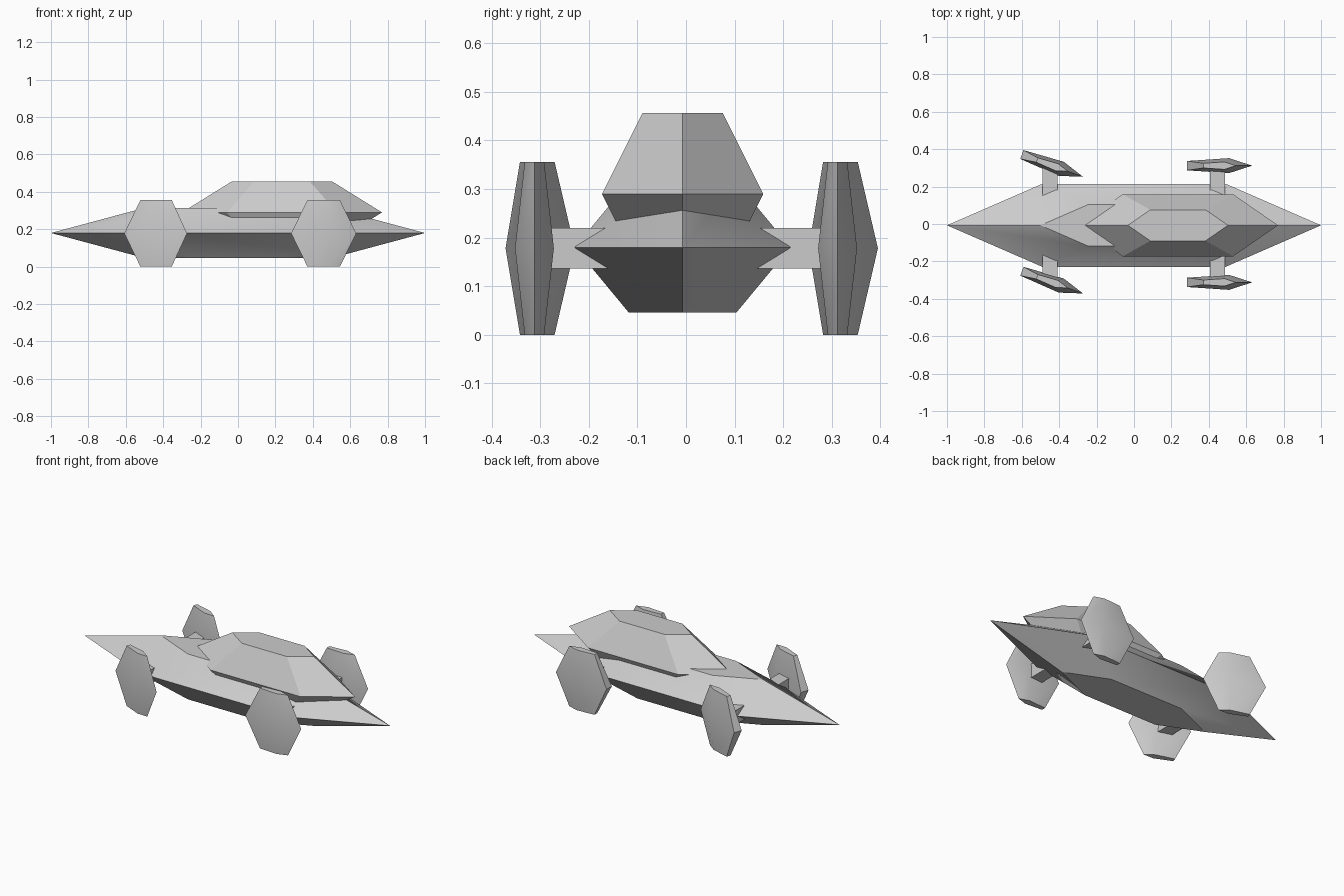
import bpy
import bmesh
import math

old = bpy.data.objects.get("Cube")
if old:
    bpy.data.objects.remove(old, do_unlink=True)

# Single grey paint
grey = bpy.data.materials.new("plain_grey")
grey.use_nodes = True
colour = (0.6, 0.6, 0.6, 1)
grey.diffuse_color = colour
grey.node_tree.nodes["Principled BSDF"].inputs["Base Color"].default_value = colour


def finish(name, bm, location, yaw=0.0):
    bmesh.ops.recalc_face_normals(bm, faces=bm.faces[:])
    mesh = bpy.data.meshes.new(name)
    bm.to_mesh(mesh)
    bm.free()
    mesh.materials.append(grey)
    obj = bpy.data.objects.new(name, mesh)
    bpy.context.collection.objects.link(obj)
    obj.location = location
    obj.rotation_euler.z = yaw
    bpy.ops.object.select_all(action='DESELECT')
    obj.select_set(True)
    bpy.context.view_layer.objects.active = obj
    bpy.ops.object.shade_smooth_by_angle(angle=math.radians(30))
    return obj


def double_frustum(name, plan, half_height, location, yaw=0.0):
    """Widest at mid height, narrowing to half size at top and bottom."""
    bm = bmesh.new()
    rings = [[bm.verts.new((x * s, y * s, half_height * h)) for x, y in plan]
             for s, h in ((0.5, -1), (1, 0), (0.5, 1))]
    n = len(plan)
    for low, high in zip(rings, rings[1:]):
        for i in range(n):
            j = (i + 1) % n
            bm.faces.new((low[i], low[j], high[j], high[i]))
    bm.faces.new(rings[0][::-1])
    bm.faces.new(rings[2])
    return finish(name, bm, location, yaw)


def long_hexagon(tip, shoulder, width):
    return [(-tip, 0), (-shoulder, -width), (shoulder, -width),
            (tip, 0), (shoulder, width), (-shoulder, width)]


def strut(name, x, side):
    bm = bmesh.new()
    bmesh.ops.create_cube(bm, size=1)
    bmesh.ops.scale(bm, vec=(0.08, 0.22, 0.083), verts=bm.verts[:])
    return finish(name, bm, (x, side * 0.2, 0.178))


# Hull and cabin
double_frustum("hull", long_hexagon(1, 0.49, 0.222), 0.134, (0, -0.007, 0.18))
double_frustum("cabin", long_hexagon(0.535, 0.295, 0.166), 0.166, (0.235, -0.007, 0.29))

# Wheel fins: blunt in front, pointed behind; the front pair is steered
fin_plan = [(-0.174, -0.025), (0.05, -0.04), (0.174, 0), (0.05, 0.04), (-0.174, 0.025)]
for end, x, yaw in (("front", -0.436, math.radians(-20)), ("rear", 0.458, 0)):
    for label, side in (("left", 1), ("right", -1)):
        double_frustum(f"{end}_{label}_wheel_fin", fin_plan, 0.178,
                       (x, side * 0.312, 0.178), yaw)
        strut(f"{end}_{label}_strut", x - 0.012, side)
